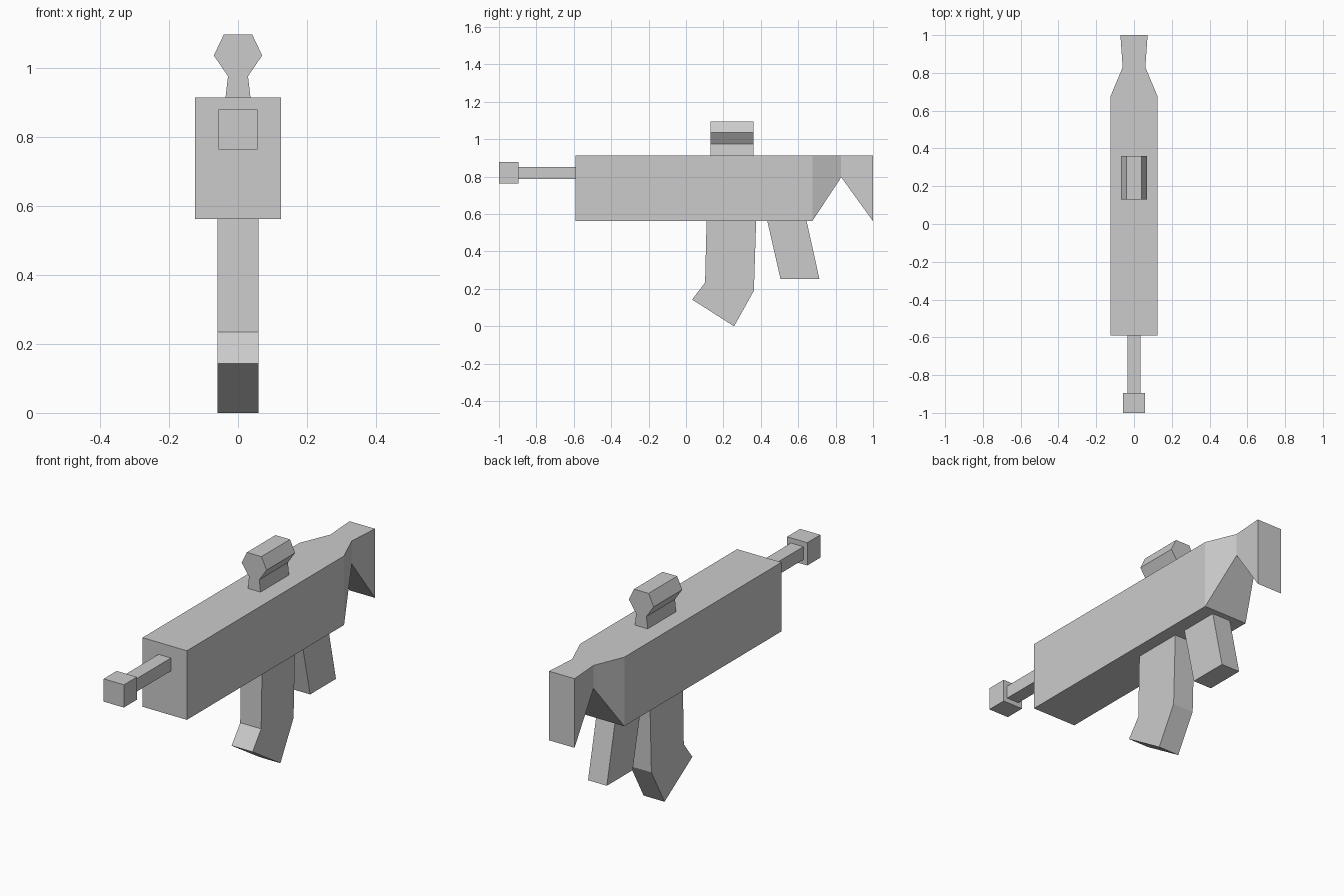
import bpy
import bmesh

if "Cube" in bpy.data.objects:
    bpy.data.objects.remove(bpy.data.objects["Cube"])

grey = bpy.data.materials.new("plain grey")
grey.diffuse_color = (0.6, 0.6, 0.6, 1)
grey.use_nodes = True
grey.node_tree.nodes["Principled BSDF"].inputs["Base Color"].default_value = grey.diffuse_color


def loft(name, rings):
    """Skin a closed solid through rings of matching points."""
    bm = bmesh.new()
    loops = [[bm.verts.new(p) for p in ring] for ring in rings]
    n = len(loops[0])
    for a, b in zip(loops, loops[1:]):
        for i in range(n):
            j = (i + 1) % n
            bm.faces.new((a[i], a[j], b[j], b[i]))
    bm.faces.new(loops[0])
    bm.faces.new(loops[-1])
    bmesh.ops.recalc_face_normals(bm, faces=bm.faces)
    mesh = bpy.data.meshes.new(name)
    bm.to_mesh(mesh)
    bm.free()
    mesh.materials.append(grey)
    obj = bpy.data.objects.new(name, mesh)
    bpy.context.collection.objects.link(obj)
    return obj


def section(y, half_width, bottom, top):
    """Rectangular cross-section facing along y."""
    w = half_width
    return [(-w, y, bottom), (w, y, bottom), (w, y, top), (-w, y, top)]


def side_profile(name, points, half_width):
    """Extrude a (y, z) outline across x."""
    return loft(name, [[(x, y, z) for y, z in points]
                       for x in (-half_width, half_width)])


# Main body, pinched at the back and flaring into the stock
loft("body_and_stock", [section(-0.59, 0.125, 0.562, 0.914),
                        section(0.675, 0.125, 0.562, 0.914),
                        section(0.83, 0.06, 0.797, 0.914),
                        section(1.0, 0.072, 0.562, 0.914)])

# Barrel with square muzzle block
loft("barrel", [section(-0.895, 0.035, 0.787, 0.853),
                section(-0.59, 0.035, 0.787, 0.853)])
loft("muzzle", [section(-1.0, 0.057, 0.763, 0.879),
                section(-0.895, 0.057, 0.763, 0.879)])

# Bent magazine and slanted rear grip
side_profile("magazine", [(0.11, 0.562), (0.102, 0.234), (0.033, 0.143),
                          (0.257, 0.0), (0.363, 0.19), (0.375, 0.562)], 0.059)
side_profile("grip", [(0.435, 0.562), (0.505, 0.254),
                      (0.713, 0.254), (0.645, 0.562)], 0.053)

# Sight: waisted profile mirrored in x
half = [(0.036, 0.914), (0.029, 0.975), (0.07, 1.035), (0.041, 1.096)]
outline = half + [(-x, z) for x, z in reversed(half)]
loft("sight", [[(x, y, z) for x, z in outline] for y in (0.13, 0.36)])
